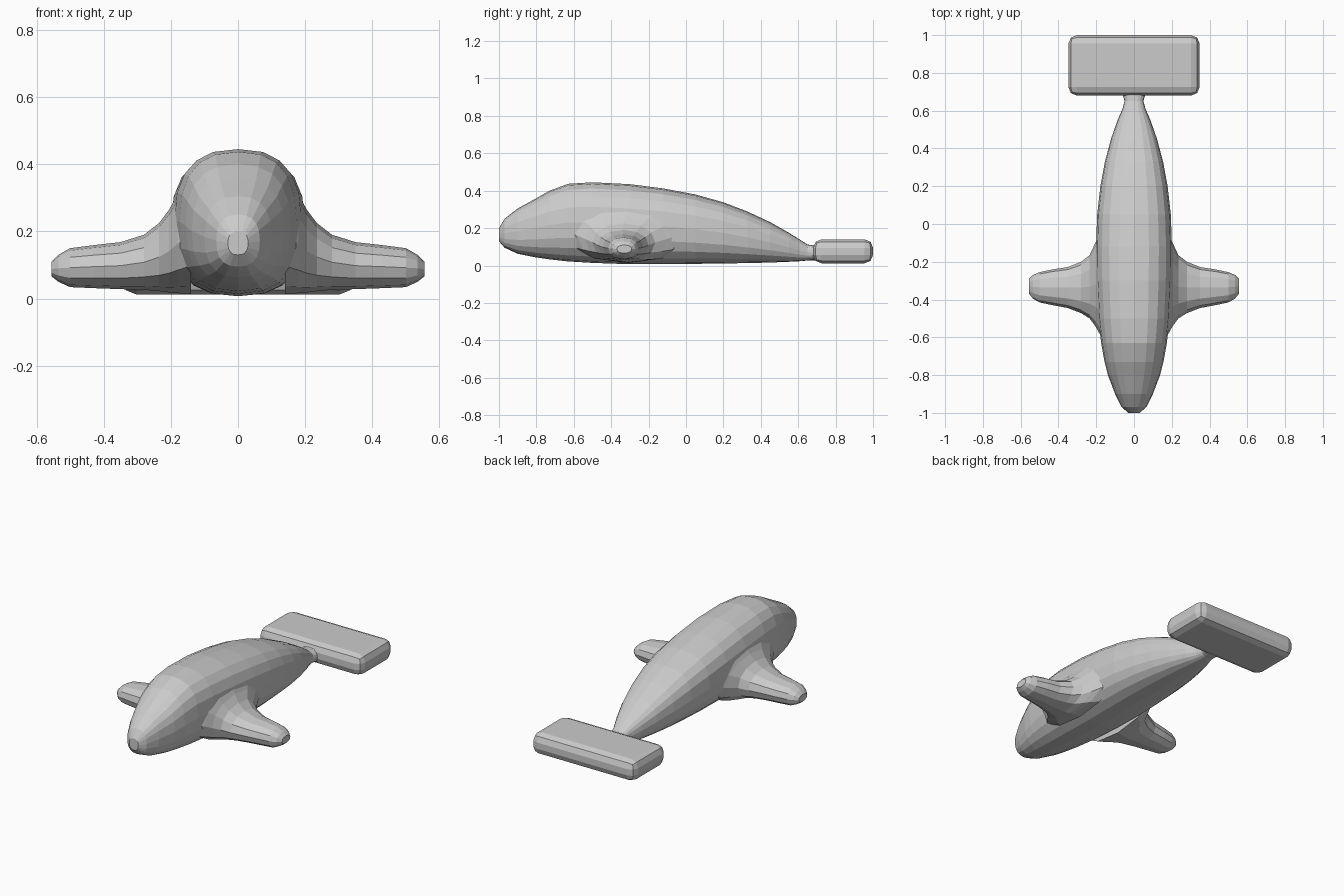
import bpy, bmesh
from math import cos, sin, pi, copysign
from mathutils import Vector

if "Cube" in bpy.data.objects:
    bpy.data.objects.remove(bpy.data.objects["Cube"])


def ring(half_a, low, high, sides, power):
    """Rounded-square section as (sideways, height) pairs."""
    mid, half_h = (low + high) / 2, (high - low) / 2
    pts = []
    for i in range(sides):
        t = 2 * pi * i / sides
        c, s = cos(t), sin(t)
        pts.append((half_a * copysign(abs(c) ** (2 / power), c),
                    mid + half_h * copysign(abs(s) ** (2 / power), s)))
    return pts


def loft(name, rings):
    """Skin a list of closed rings and cap both ends."""
    bm = bmesh.new()
    loops = [[bm.verts.new(p) for p in r] for r in rings]
    n = len(loops[0])
    for a, b in zip(loops, loops[1:]):
        for i in range(n):
            j = (i + 1) % n
            bm.faces.new((a[i], a[j], b[j], b[i]))
    bm.faces.new(loops[0])
    bm.faces.new(loops[-1])
    bmesh.ops.recalc_face_normals(bm, faces=bm.faces)
    mesh = bpy.data.meshes.new(name)
    bm.to_mesh(mesh)
    bm.free()
    obj = bpy.data.objects.new(name, mesh)
    bpy.context.collection.objects.link(obj)
    return obj


# Body and tail neck: y, half width, bottom, top
body = [
    (-1.0, .03, .13, .20), (-.97, .065, .095, .25), (-.90, .10, .063, .305),
    (-.80, .138, .043, .36), (-.73, .156, .033, .40), (-.63, .174, .022, .437),
    (-.50, .189, .014, .445), (-.30, .199, .007, .435), (-.12, .201, .007, .412),
    (.05, .195, .009, .38), (.20, .178, .011, .338), (.33, .154, .013, .288),
    (.45, .122, .016, .232), (.55, .087, .02, .175), (.61, .061, .023, .138),
    (.65, .05, .027, .112), (.68, .058, .028, .108), (.70, .09, .028, .115),
]
loft("body", [[Vector((a, y, z)) for a, z in ring(hw, lo, hi, 20, 2.5)]
              for y, hw, lo, hi in body])

# Side fins, flared where they meet the body: x, front y, back y, bottom, top
fin = [
    (.14, -.64, .02, .014, .37), (.18, -.585, -.04, .016, .31),
    (.205, -.54, -.10, .018, .265), (.235, -.50, -.165, .022, .225),
    (.28, -.472, -.20, .026, .19), (.35, -.445, -.228, .028, .168),
    (.43, -.43, -.24, .031, .159), (.50, -.415, -.255, .034, .15),
    (.535, -.395, -.27, .05, .13), (.555, -.37, -.29, .066, .11),
]
fins = loft("side_fins", [
    [Vector((x, (f + b) / 2 + a, z)) for a, z in ring((b - f) / 2, lo, hi, 12, 2.2)]
    for x, f, b, lo, hi in fin])
fins.modifiers.new("mirror", 'MIRROR').use_mirror_merge = False

# Tail fluke: a slab with rounded edges
bpy.ops.mesh.primitive_cube_add(size=1, location=(0, .84, .076))
tail = bpy.context.object
tail.name = "tail_fluke"
tail.scale = (.695, .32, .128)
bpy.ops.object.transform_apply(location=False, rotation=False, scale=True)
bevel = tail.modifiers.new("rounded_edges", 'BEVEL')
bevel.width = .045
bevel.segments = 2

# Soft shading over low-poly facets
for obj in list(bpy.context.collection.objects):
    bpy.ops.object.select_all(action='DESELECT')
    obj.select_set(True)
    bpy.context.view_layer.objects.active = obj
    bpy.ops.object.shade_flat()
